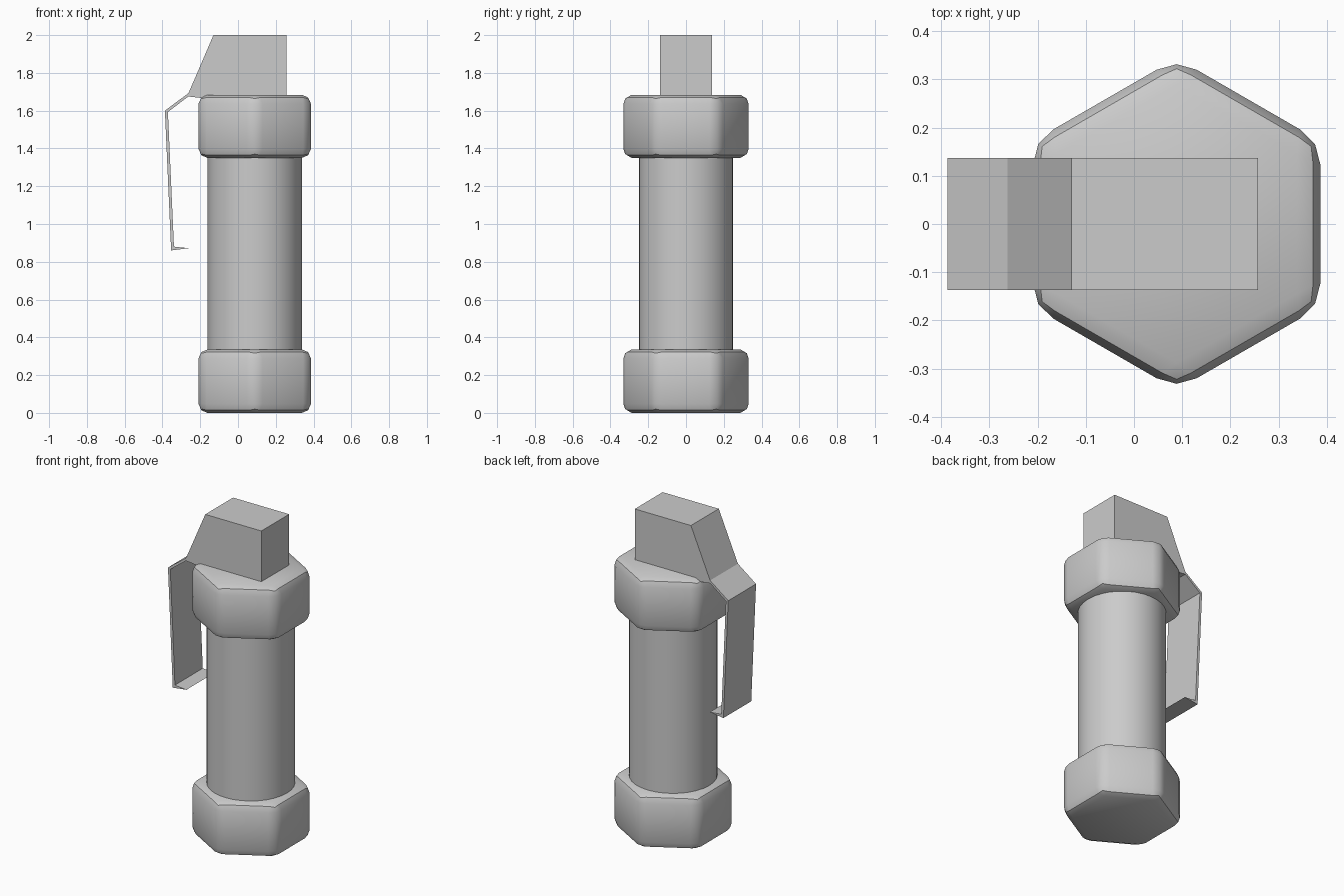
import bpy, bmesh, math

if "Cube" in bpy.data.objects:
    bpy.data.objects.remove(bpy.data.objects["Cube"])

AXIS_X = 0.0885  # body axis, offset from the lever


def cylinder(name, sides, radius, z0, z1):
    bpy.ops.mesh.primitive_cylinder_add(
        vertices=sides, radius=radius, depth=z1 - z0,
        location=(AXIS_X, 0, (z0 + z1) / 2))
    ob = bpy.context.object
    ob.name = ob.data.name = name
    return ob


def hex_cap(name, z0, z1):
    ob = cylinder(name, 6, 0.344, z0, z1)
    bev = ob.modifiers.new("rounded_edges", 'BEVEL')
    bev.width = 0.048
    bev.segments = 2
    bev.limit_method = 'NONE'
    bpy.ops.object.modifier_apply(modifier=bev.name)
    bpy.ops.object.shade_smooth_by_angle(angle=math.radians(35))
    return ob


# Central tube
tube = cylinder("tube", 32, 0.25, 0.2, 1.5)
bpy.ops.object.shade_smooth_by_angle(angle=math.radians(35))

# Hexagonal end caps
hex_cap("bottom_cap", 0.0, 0.336)
hex_cap("top_cap", 1.35, 1.684)

# Top block with bent lever, one side profile extruded across y
profile = [
    (0.257, 1.67), (0.257, 2.0), (-0.13, 2.0), (-0.262, 1.693),
    (-0.387, 1.6), (-0.354, 0.86), (-0.26, 0.872), (-0.339, 0.88),
    (-0.371, 1.593), (-0.263, 1.675), (-0.2, 1.668),
]
half_width = 0.137
bm = bmesh.new()
face = bm.faces.new([bm.verts.new((x, -half_width, z)) for x, z in profile])
ext = bmesh.ops.extrude_face_region(bm, geom=[face])
moved = [g for g in ext["geom"] if isinstance(g, bmesh.types.BMVert)]
bmesh.ops.translate(bm, verts=moved, vec=(0, 2 * half_width, 0))
bmesh.ops.recalc_face_normals(bm, faces=bm.faces)
mesh = bpy.data.meshes.new("head_and_lever")
bm.to_mesh(mesh)
bm.free()
bpy.context.collection.objects.link(bpy.data.objects.new("head_and_lever", mesh))
